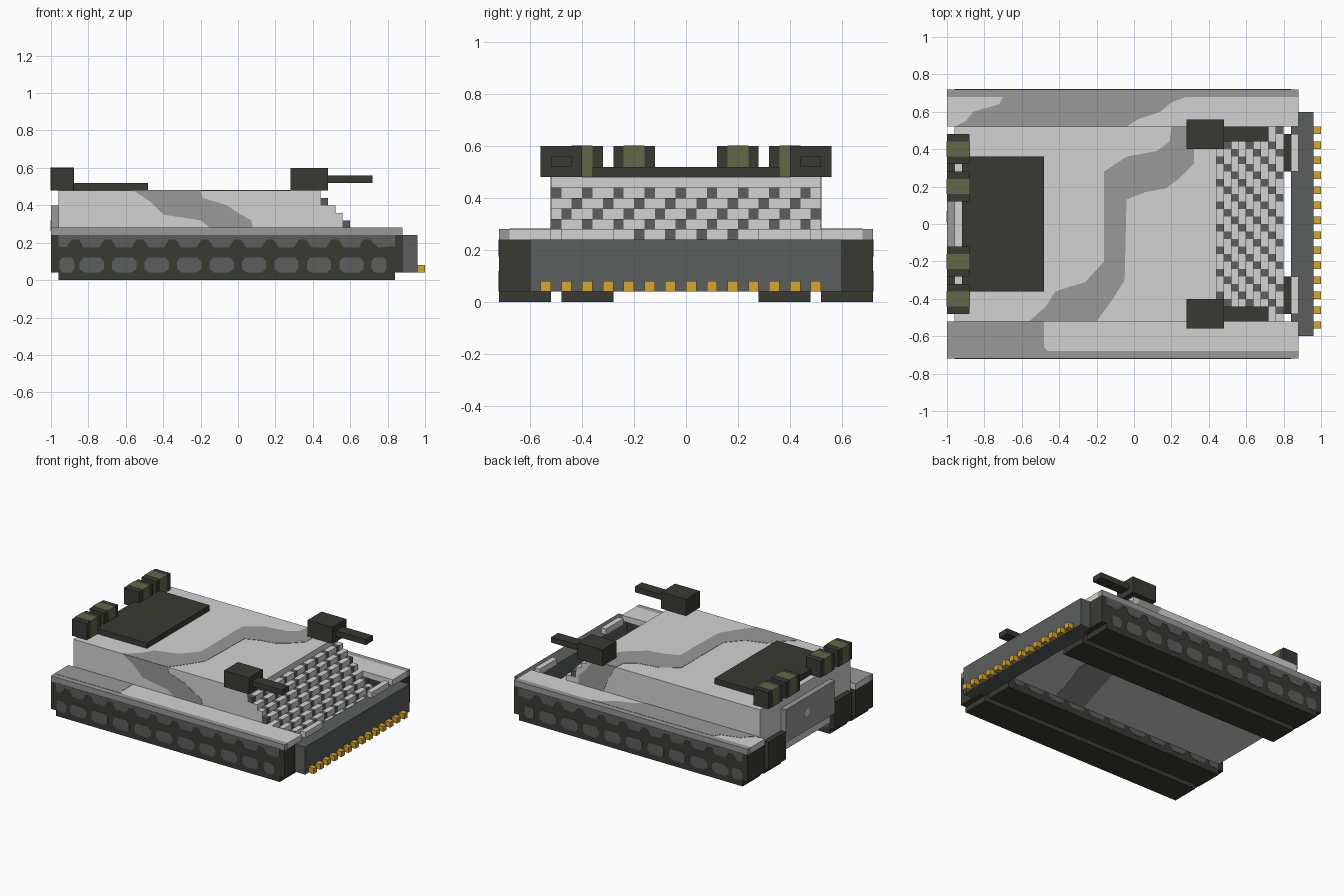
import bpy, bmesh, math

cube = bpy.data.objects.get("Cube")
if cube:
    bpy.data.objects.remove(cube, do_unlink=True)


def material(name, r, g, b):
    m = bpy.data.materials.new(name)
    m.use_nodes = True
    m.diffuse_color = (r, g, b, 1)
    bsdf = next(n for n in m.node_tree.nodes if n.type == 'BSDF_PRINCIPLED')
    bsdf.inputs["Base Color"].default_value = (r, g, b, 1)
    bsdf.inputs["Roughness"].default_value = 0.8
    return m


LIGHT = material("light grey", 0.65, 0.65, 0.65)
MID = material("camo grey", 0.32, 0.32, 0.32)
STEEL = material("steel grey", 0.103, 0.113, 0.109)
DARK = material("track black", 0.042, 0.042, 0.033)
OLIVE = material("olive", 0.122, 0.135, 0.066)
GOLD = material("tooth yellow", 0.66, 0.38, 0.032)


def finish(name, bm, mats):
    bmesh.ops.recalc_face_normals(bm, faces=bm.faces)
    me = bpy.data.meshes.new(name)
    bm.to_mesh(me)
    bm.free()
    for m in mats:
        me.materials.append(m)
    ob = bpy.data.objects.new(name, me)
    bpy.context.collection.objects.link(ob)
    return ob


def box(name, x, y, z, mat):
    bm = bmesh.new()
    bmesh.ops.create_cube(bm, size=1)
    for v in bm.verts:
        for i, (lo, hi) in enumerate((x, y, z)):
            v.co[i] = lo if v.co[i] < 0 else hi
    return finish(name, bm, [mat])


def side_box(name, s, x, y, z, mat):
    return box(name, x, sorted((s * y[0], s * y[1])), z, mat)


# thin outline plate lying across one axis, centred on pos
def plate(name, pts, axis, pos, mat, t=0.002):
    bm = bmesh.new()
    rings = []
    for d in (-t, t):
        ring = []
        for a, b in pts:
            co = [a, b]
            co.insert(axis, pos + d)
            ring.append(bm.verts.new(co))
        rings.append(ring)
    n = len(pts)
    for ring in rings:
        bm.faces.new(ring)
    for i in range(n):
        j = (i + 1) % n
        bm.faces.new((rings[0][i], rings[0][j], rings[1][j], rings[1][i]))
    return finish(name, bm, [mat])


def oval(cx, cz, rx, rz, n=10):
    return [(cx + rx * math.cos(2 * math.pi * i / n),
             cz + rz * math.sin(2 * math.pi * i / n)) for i in range(n)]


# hull with stepped nose, cut into cells across its width
STEPS, CELLS, C = 9, 26, 0.04


def dark_cell(c, r):
    return r > 0 and (c + r) % 3 == 1


profile = [(-0.96, 0.08), (-0.96, 0.48), (0.44, 0.48)]
owner = [0, 0, 0]                   # step number of each profile edge
for r in range(1, STEPS + 1):
    x, z = 0.40 + C * r, 0.48 - C * r
    profile += [(x, z), (x + C, z)]
    owner += [r, r]
profile.append((0.80, 0.08))
owner.append(0)
bm = bmesh.new()
rings = [[bm.verts.new((x, -0.52 + C * c, z)) for x, z in profile]
         for c in range(CELLS + 1)]
n = len(profile)
for c in range(CELLS):
    for i in range(n):
        j = (i + 1) % n
        f = bm.faces.new((rings[c][i], rings[c][j], rings[c + 1][j], rings[c + 1][i]))
        f.material_index = 1 if dark_cell(c, owner[i]) else 0
bm.faces.new(rings[0])
bm.faces.new(rings[-1])
finish("hull", bm, [LIGHT, STEEL])

# dark cells on the ends of the steps
for c, y in ((0, -0.52), (CELLS - 1, 0.52)):
    for r in range(1, 6):
        if dark_cell(c, r):
            x, z = 0.40 + C * r, 0.48 - C * r
            plate(f"step_end_{c}_{r}", [(x, z - C), (x + C, z - C), (x + C, z), (x, z)],
                  1, y, STEEL)

# camouflage on hull
plate("hull_top_camo", [(-0.56, -0.52), (-0.20, -0.52), (-0.12, -0.41), (-0.05, -0.30),
      (-0.04, 0.13), (0.06, 0.17), (0.17, 0.19), (0.25, 0.25), (0.32, 0.32), (0.32, 0.43),
      (0.36, 0.52), (0.20, 0.52), (0.19, 0.44), (0.12, 0.39), (-0.04, 0.36), (-0.16, 0.28),
      (-0.16, -0.20), (-0.26, -0.31), (-0.42, -0.36), (-0.47, -0.44)], 2, 0.48, MID)
plate("hull_right_camo", [(-0.56, 0.48), (-0.20, 0.48), (-0.19, 0.44), (-0.06, 0.40),
      (0.0, 0.36), (0.07, 0.32), (0.08, 0.28), (-0.15, 0.28), (-0.20, 0.32),
      (-0.40, 0.35), (-0.47, 0.42)], 1, -0.52, MID)
plate("hull_left_camo", [(0.20, 0.48), (0.38, 0.48), (0.44, 0.40), (0.50, 0.34),
      (0.50, 0.28), (0.30, 0.28), (0.26, 0.38)], 1, 0.52, MID)
plate("belly_camo", [(0.20, -0.28), (0.44, -0.28), (0.50, -0.05), (0.56, 0.10),
      (0.56, 0.28), (0.36, 0.28), (0.28, 0.0)], 2, 0.08, MID)

# rear hatch
box("rear_hatch", (-1.0, -0.96), (-0.28, 0.28), (0.16, 0.40), MID)
plate("hatch_knob", oval(0.04, 0.29, 0.03, 0.03), 0, -1.0, LIGHT)

# deck cover
box("deck_cover", (-0.92, -0.48), (-0.36, 0.36), (0.48, 0.52), DARK)

PITCH = 0.1735
for s, side in ((1, "left"), (-1, "right")):
    # twin track belts with raised end caps
    side_box(f"{side}_outer_belt", s, (-0.96, 0.84), (0.52, 0.72), (0.0, 0.24), DARK)
    side_box(f"{side}_outer_belt_ends", s, (-1.0, 0.88), (0.52, 0.72), (0.04, 0.24), DARK)
    side_box(f"{side}_inner_belt", s, (-0.96, 0.84), (0.28, 0.48), (0.0, 0.115), DARK)
    side_box(f"{side}_inner_belt_rear", s, (-1.0, -0.96), (0.28, 0.48), (0.04, 0.24), DARK)

    # wheels showing through the belt sides
    for k in range(11):
        x = -0.955 + PITCH * k
        rx = 0.065
        if k == 0:
            x, rx = -0.915, 0.04
        elif k == 10:
            x, rx = 0.755, 0.04
        w = [(x - rx, 0.06), (x - rx * 0.6, 0.04), (x + rx * 0.6, 0.04), (x + rx, 0.06),
             (x + rx, 0.10), (x + rx * 0.7, 0.12), (x - rx * 0.7, 0.12), (x - rx, 0.10)]
        plate(f"{side}_wheel_{k}", w, 1, s * 0.72, STEEL)
        plate(f"{side}_inner_wheel_{k}", w, 1, s * 0.28, STEEL)

    # scalloped strip above the wheels
    edge = [(-0.96, 0.24), (-0.96, 0.18), (-0.92, 0.175)]
    for k in range(10):
        x = -0.87 + PITCH * k
        edge += [(x - 0.03, 0.20), (x - 0.018, 0.218), (x + 0.018, 0.218), (x + 0.03, 0.20)]
        if k < 9:
            edge += [(x + 0.045, 0.175), (x + PITCH - 0.045, 0.175)]
    edge += [(0.75, 0.175), (0.84, 0.18), (0.84, 0.24)]
    plate(f"{side}_track_strip", edge, 1, s * 0.72, STEEL)

    # fender with darker outer trim
    side_box(f"{side}_fender", s, (-1.0, 0.88), (0.52, 0.68), (0.24, 0.28), LIGHT)
    side_box(f"{side}_fender_trim", s, (-1.0, 0.88), (0.68, 0.72), (0.24, 0.28), MID)

    # front lamp bar on the blade
    side_box(f"{side}_front_bar", s, (0.84, 0.88), (0.28, 0.48), (0.24, 0.28), LIGHT)

    # deck gun
    side_box(f"{side}_gun_mount", s, (0.28, 0.48), (0.40, 0.56), (0.48, 0.60), DARK)
    side_box(f"{side}_gun_barrel", s, (0.48, 0.72), (0.44, 0.52), (0.52, 0.56), DARK)

    # rear canisters with olive bands
    for k, y in enumerate((0.12, 0.32)):
        side_box(f"{side}_canister_{k}", s, (-1.0, -0.88), (y, y + 0.16), (0.48, 0.60), DARK)
        side_box(f"{side}_canister_band_{k}", s, (-1.002, -0.878), (y + 0.04, y + 0.12),
                 (0.48, 0.602), OLIVE)

# camouflage on fenders
plate("left_fender_camo", [(-0.96, 0.52), (-0.04, 0.52), (0.02, 0.56), (0.14, 0.60),
      (0.20, 0.65), (0.28, 0.68), (-0.70, 0.68), (-0.72, 0.64), (-0.86, 0.60),
      (-0.90, 0.55)], 2, 0.28, MID)
plate("right_fender_camo", [(-1.0, -0.68), (-0.46, -0.68), (-0.48, -0.66), (-0.48, -0.52),
      (-1.0, -0.52)], 2, 0.28, MID)

# front blade and teeth
box("blade", (0.84, 0.96), (-0.60, 0.60), (0.04, 0.24), STEEL)
for k in range(14):
    y = -0.56 + 0.08 * k
    box(f"blade_tooth_{k}", (0.96, 1.0), (y, y + 0.04), (0.04, 0.08), GOLD)
